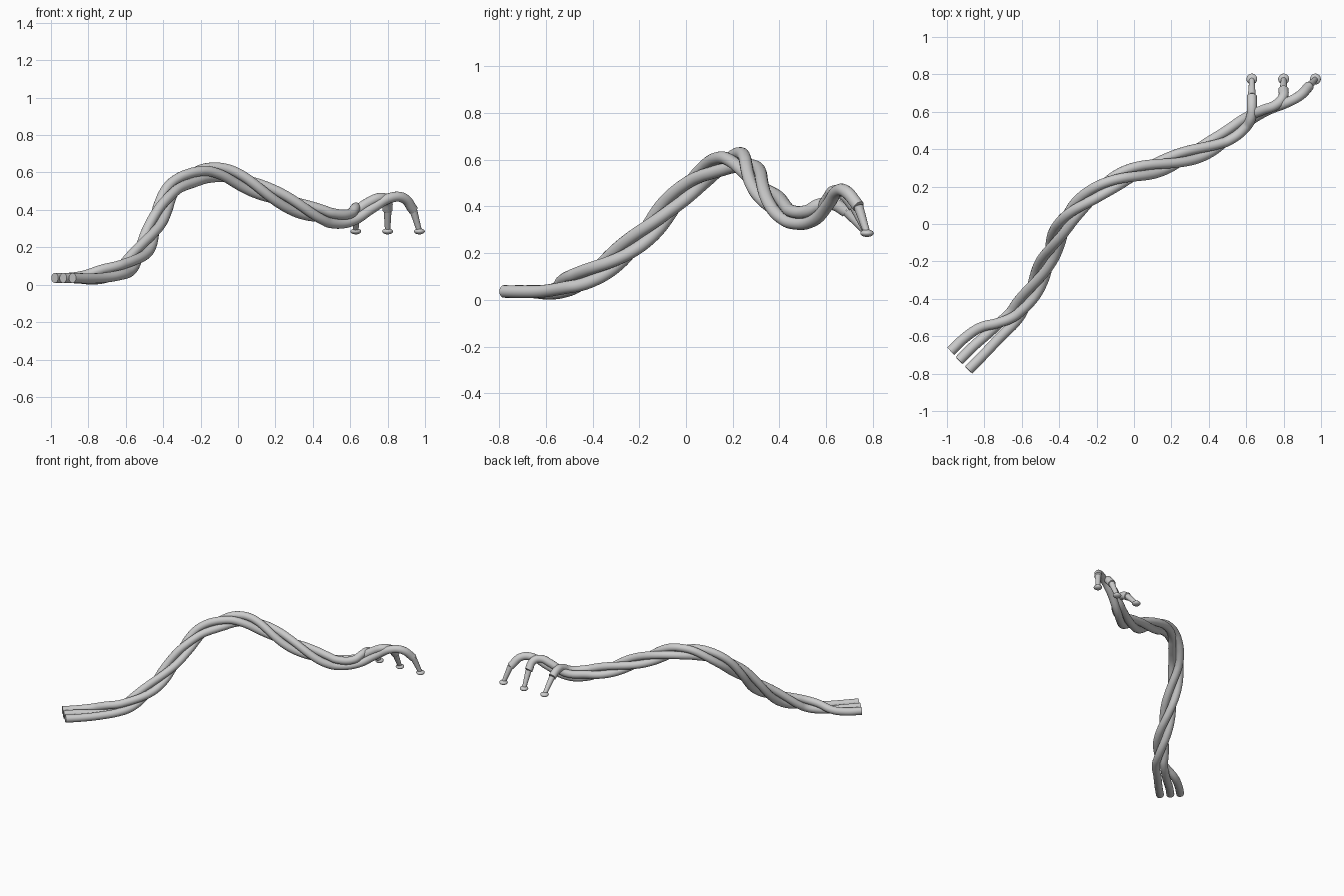
import bpy, math
from mathutils import Vector

if "Cube" in bpy.data.objects:
    bpy.data.objects.remove(bpy.data.objects["Cube"])

R_CABLE, R_TWIST, PITCH = 0.027, 0.031, 0.84
UP = Vector((0, 0, 1))

# centre line of the twisted bundle
centre = [Vector(p) for p in [
    (-0.74, -0.60, 0.05), (-0.64, -0.49, 0.07), (-0.56, -0.38, 0.125), (-0.50, -0.27, 0.20),
    (-0.45, -0.16, 0.30), (-0.40, -0.05, 0.42), (-0.33, 0.06, 0.525), (-0.20, 0.17, 0.592),
    (-0.10, 0.23, 0.595), (0.0, 0.27, 0.565), (0.2, 0.33, 0.47), (0.4, 0.41, 0.385),
    (0.52, 0.48, 0.355), (0.62, 0.56, 0.36)]]


def catmull(a, b, c, d, t):
    return 0.5 * (2*b + (c - a)*t + (2*a - 5*b + 4*c - d)*t*t + (3*b - a - 3*c + d)*t**3)


dense = []
for i in range(1, len(centre) - 2):
    dense += [catmull(*centre[i-1:i+3], k / 20) for k in range(20)]
dense.append(centre[-2])
dist = [0.0]
for a, b in zip(dense, dense[1:]):
    dist.append(dist[-1] + (b - a).length)
ref = min(range(len(dense)), key=lambda i: (dense[i] - Vector((-0.49, -0.23, 0.23))).length)


def twist(phase):
    """Points of one strand winding round the centre line."""
    pts, nxt = [], 0.0
    for i, p in enumerate(dense):
        if dist[i] < nxt - 1e-6:
            continue
        nxt = dist[i] + 0.055
        t = (dense[min(i+1, len(dense)-1)] - dense[max(i-1, 0)]).normalized()
        left = UP.cross(t).normalized()
        up = t.cross(left)
        a = math.radians(phase) + 2 * math.pi * (dist[i] - dist[ref]) / PITCH
        pts.append(p + R_TWIST * (math.cos(a) * left + math.sin(a) * up))
    return pts


def tube(name, pts):
    cu = bpy.data.curves.new(name, 'CURVE')
    cu.dimensions = '3D'
    cu.bevel_depth, cu.bevel_resolution = R_CABLE, 6
    cu.use_fill_caps, cu.resolution_u = True, 6
    sp = cu.splines.new('BEZIER')
    sp.bezier_points.add(len(pts) - 1)
    for bp, p in zip(sp.bezier_points, pts):
        bp.co = p
        bp.handle_left_type = bp.handle_right_type = 'AUTO'
    ob = bpy.data.objects.new(name, cu)
    bpy.context.collection.objects.link(ob)
    bpy.ops.object.select_all(action='DESELECT')
    ob.select_set(True)
    bpy.context.view_layer.objects.active = ob
    bpy.ops.object.convert(target='MESH')
    bpy.ops.object.shade_smooth_by_angle()


def cone(name, a, b, r1, r2):
    a, b = Vector(a), Vector(b)
    bpy.ops.mesh.primitive_cone_add(vertices=20, radius1=r1, radius2=r2, depth=(b - a).length,
                                    location=(a + b) / 2)
    ob = bpy.context.object
    ob.name = name
    ob.rotation_euler = (b - a).to_track_quat('Z', 'Y').to_euler()
    bpy.ops.object.shade_smooth_by_angle()


# name, phase, loose lead-in, fanned-out end, foot position
strands = [
    ("left", 240, [(-0.98, -0.68, .036), (-0.90, -0.605, .037), (-0.82, -0.553, .05), (-0.73, -0.53, .08)],
     [(0.60, 0.52, .38), (0.626, 0.57, .407), (0.63, 0.63, .41), (0.63, 0.685, .38)], (0.63, 0.775, .285)),
    ("middle", 120, [(-0.935, -0.73, .036), (-0.86, -0.655, .034), (-0.78, -0.585, .028), (-0.71, -0.52, .036)],
     [(0.60, 0.57, .375), (0.69, 0.61, .435), (0.76, 0.638, .464), (0.795, 0.675, .452), (0.80, 0.72, .40)],
     (0.80, 0.775, .285)),
    ("right", 0, [(-0.885, -0.78, .036), (-0.81, -0.705, .034), (-0.72, -0.61, .037)],
     [(0.61, 0.545, .34), (0.72, 0.61, .41), (0.82, 0.65, .466), (0.885, 0.685, .463), (0.937, 0.738, .40)],
     (0.97, 0.775, .285)),
]

for name, phase, lead, end, foot in strands:
    path = [Vector(p) for p in lead] + twist(phase) + [Vector(p) for p in end]
    tube(name + "_cable", path)
    tip, foot = Vector(end[-1]), Vector(foot)
    # tapered pin and flattened contact button
    cone(name + "_pin", tip, foot, 0.021, 0.014)
    bpy.ops.mesh.primitive_uv_sphere_add(segments=24, ring_count=12, radius=1, location=foot)
    button = bpy.context.object
    button.name = name + "_button"
    button.scale = (0.029, 0.029, 0.016)
    bpy.ops.object.shade_smooth_by_angle()
